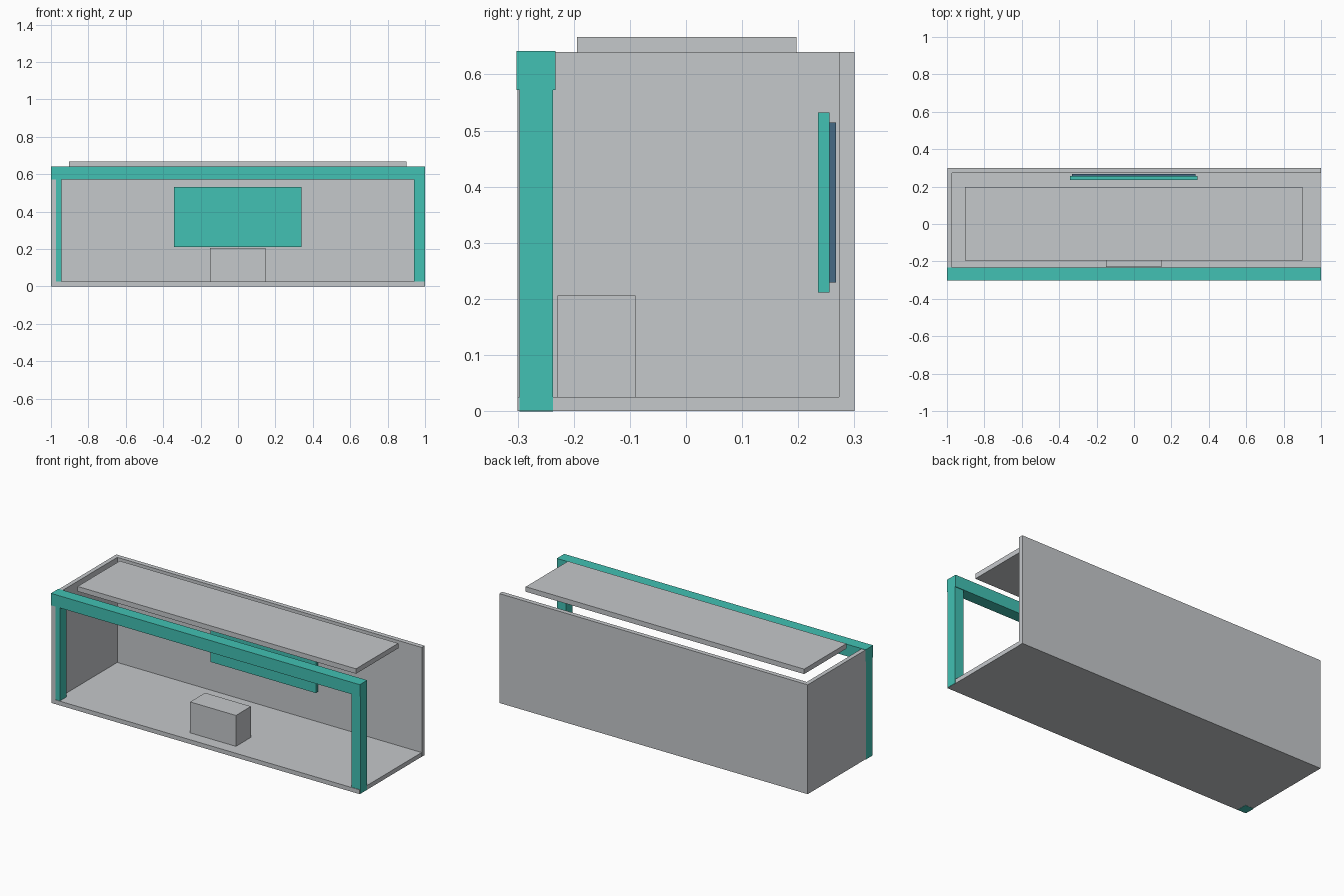
import bpy

if "Cube" in bpy.data.objects:
    bpy.data.objects.remove(bpy.data.objects["Cube"])


def material(name, rgb):
    m = bpy.data.materials.new(name)
    m.diffuse_color = (*rgb, 1)
    m.use_nodes = True
    m.node_tree.nodes["Principled BSDF"].inputs["Base Color"].default_value = m.diffuse_color
    return m


GREY = material("light grey", (0.558, 0.578, 0.597))
TEAL = material("teal", (0.054, 0.533, 0.451))
BLUE = material("slate blue", (0.058, 0.142, 0.235))


def box(name, x, y, z, mat):
    """Box given by its (min, max) extent on each axis."""
    bpy.ops.mesh.primitive_cube_add(size=1)
    o = bpy.context.object
    o.name = name
    for v in o.data.vertices:
        v.co = [r[1] if c > 0 else r[0] for c, r in zip(v.co, (x, y, z))]
    o.data.materials.append(mat)
    return o


# Room shell: floor, back wall and left wall; front, right and top stay open
box("floor", (-0.998, 0.998), (-0.3, 0.3), (0, 0.025), GREY)
box("back_wall", (-0.998, 0.999), (0.273, 0.3), (0, 0.64), GREY)
box("left_wall", (-0.998, -0.973), (-0.3, 0.3), (0, 0.64), GREY)

# Front portal: the posts sit just behind the shell's front edge
box("left_post", (-1.0, -0.945), (-0.297, -0.237), (-0.001, 0.6), TEAL)
box("right_post", (0.942, 1.0), (-0.297, -0.237), (0.001, 0.6), TEAL)
box("header_beam", (-1.0, 1.0), (-0.302, -0.233), (0.572, 0.642), TEAL)

# Floating ceiling panel
box("ceiling_panel", (-0.903, 0.9), (-0.194, 0.197), (0.638, 0.667), GREY)

# Reception counter
box("counter", (-0.15, 0.147), (-0.229, -0.09), (0.025, 0.206), GREY)

# Display panel with its smaller backing plate
box("display_panel", (-0.341, 0.339), (0.235, 0.256), (0.211, 0.532), TEAL)
box("display_backing", (-0.331, 0.329), (0.256, 0.267), (0.229, 0.514), BLUE)
